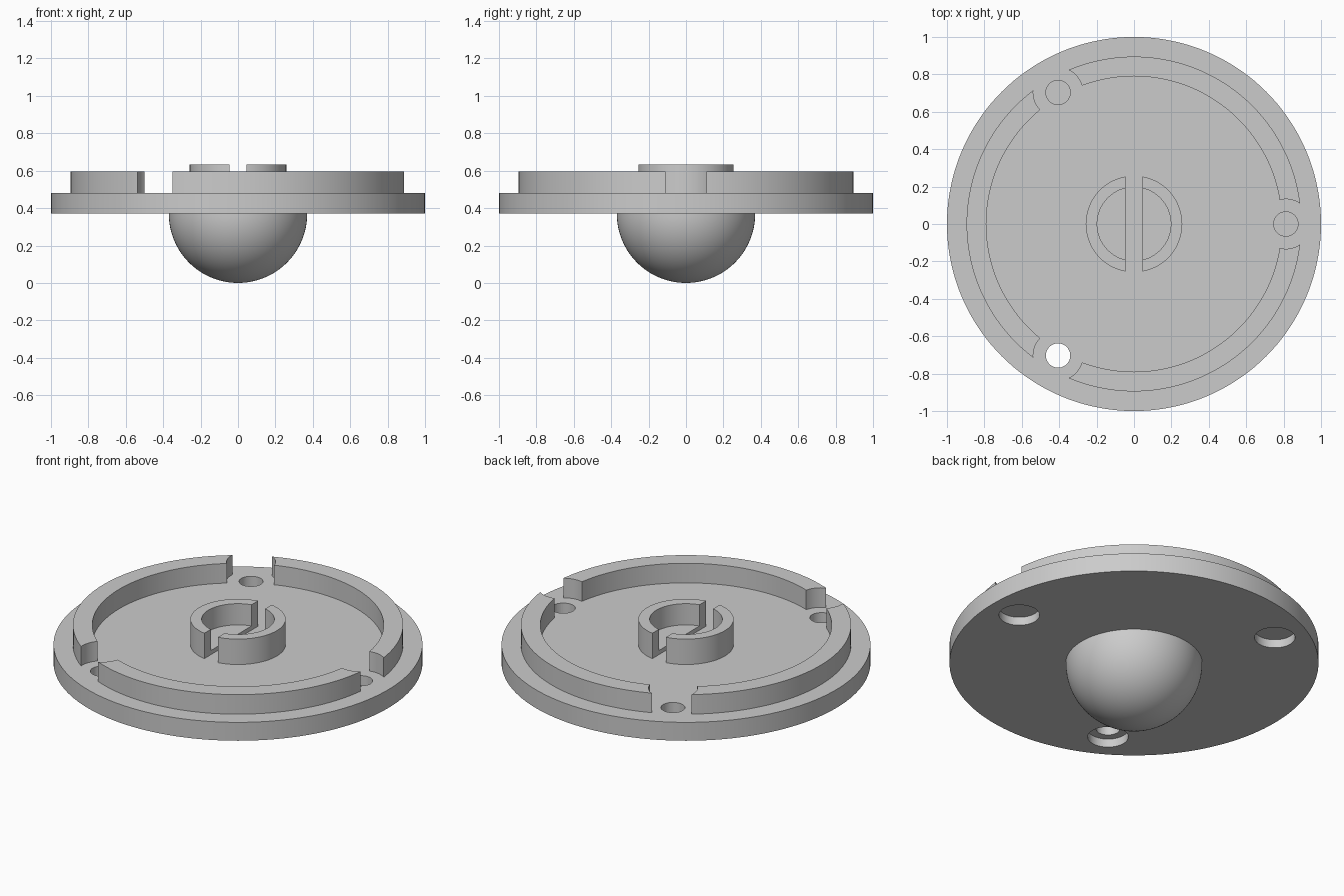
import bpy, bmesh, math

if "Cube" in bpy.data.objects:
    bpy.data.objects.remove(bpy.data.objects["Cube"])

SEG = 144
BASE, DECK = 0.37, 0.48      # underside and top of the plate


def revolve(name, profile, segs=SEG, centre=(0, 0)):
    """Closed solid of revolution; profile runs from the bottom axis point to the top one."""
    bm = bmesh.new()
    rings = []
    for r, z in profile:
        if r == 0:
            rings.append([bm.verts.new((centre[0], centre[1], z))])
        else:
            rings.append([bm.verts.new((centre[0] + r * math.cos(2 * math.pi * i / segs),
                                        centre[1] + r * math.sin(2 * math.pi * i / segs), z))
                          for i in range(segs)])
    for a, b in zip(rings, rings[1:]):
        for i in range(segs):
            j = (i + 1) % segs
            if len(a) == 1:
                bm.faces.new((a[0], b[j], b[i]))
            elif len(b) == 1:
                bm.faces.new((a[i], a[j], b[0]))
            else:
                bm.faces.new((a[i], a[j], b[j], b[i]))
    bmesh.ops.recalc_face_normals(bm, faces=bm.faces[:])
    mesh = bpy.data.meshes.new(name)
    bm.to_mesh(mesh)
    bm.free()
    obj = bpy.data.objects.new(name, mesh)
    bpy.context.collection.objects.link(obj)
    return obj


def cylinder(name, r, z0, z1, centre):
    return revolve(name, [(0, z0), (r, z0), (r, z1), (0, z1)], 48, centre)


def cut(body, cutter):
    bpy.context.view_layer.objects.active = body
    mod = body.modifiers.new("cut", 'BOOLEAN')
    mod.operation = 'DIFFERENCE'
    mod.solver = 'EXACT'
    mod.object = cutter
    bpy.ops.object.modifier_apply(modifier=mod.name)
    bpy.data.objects.remove(cutter)


# Body: dome, plate, raised rim and central collar in one turned profile
dome = [(0.37 * math.sin(t), BASE - 0.37 * math.cos(t))
        for t in (math.pi / 2 * k / 32 for k in range(1, 32))]
profile = [(0, 0)] + dome + [
    (0.37, BASE), (1, BASE), (1, DECK), (0.895, DECK), (0.895, 0.597), (0.79, 0.597),
    (0.79, DECK), (0.258, DECK), (0.258, 0.632), (0.197, 0.632), (0.197, 0.505), (0, 0.505)]
body = revolve("domed_flange", profile)

# Slot across the collar
bpy.ops.mesh.primitive_cube_add(size=1, location=(0, 0, DECK + 0.15))
slot = bpy.context.object
slot.scale = (0.09, 0.7, 0.3)
bpy.ops.object.transform_apply(location=True, scale=True)
for v in slot.data.vertices:
    if v.co.z < 0.6:
        v.co.z = DECK
cut(body, slot)

# Three screw holes: rim notch, through hole and counterbore underneath
for k in range(3):
    a = 2 * math.pi * k / 3
    c = (0.812 * math.cos(a), 0.812 * math.sin(a))
    cut(body, cylinder("rim_notch", 0.133, DECK, 0.8, c))
    cut(body, cylinder("screw_hole", 0.065, 0.2, 0.8, c))
    cut(body, cylinder("counterbore", 0.11, 0.2, BASE + 0.05, c))

# Finish
grey = bpy.data.materials.new("plain grey")
grey.diffuse_color = (0.6, 0.6, 0.6, 1)
grey.use_nodes = True
grey.node_tree.nodes["Principled BSDF"].inputs["Base Color"].default_value = grey.diffuse_color
body.data.materials.clear()
body.data.materials.append(grey)
for p in body.data.polygons:
    p.material_index = 0
bpy.ops.object.select_all(action='DESELECT')
body.select_set(True)
bpy.context.view_layer.objects.active = body
bpy.ops.object.shade_smooth_by_angle(angle=math.radians(30))
